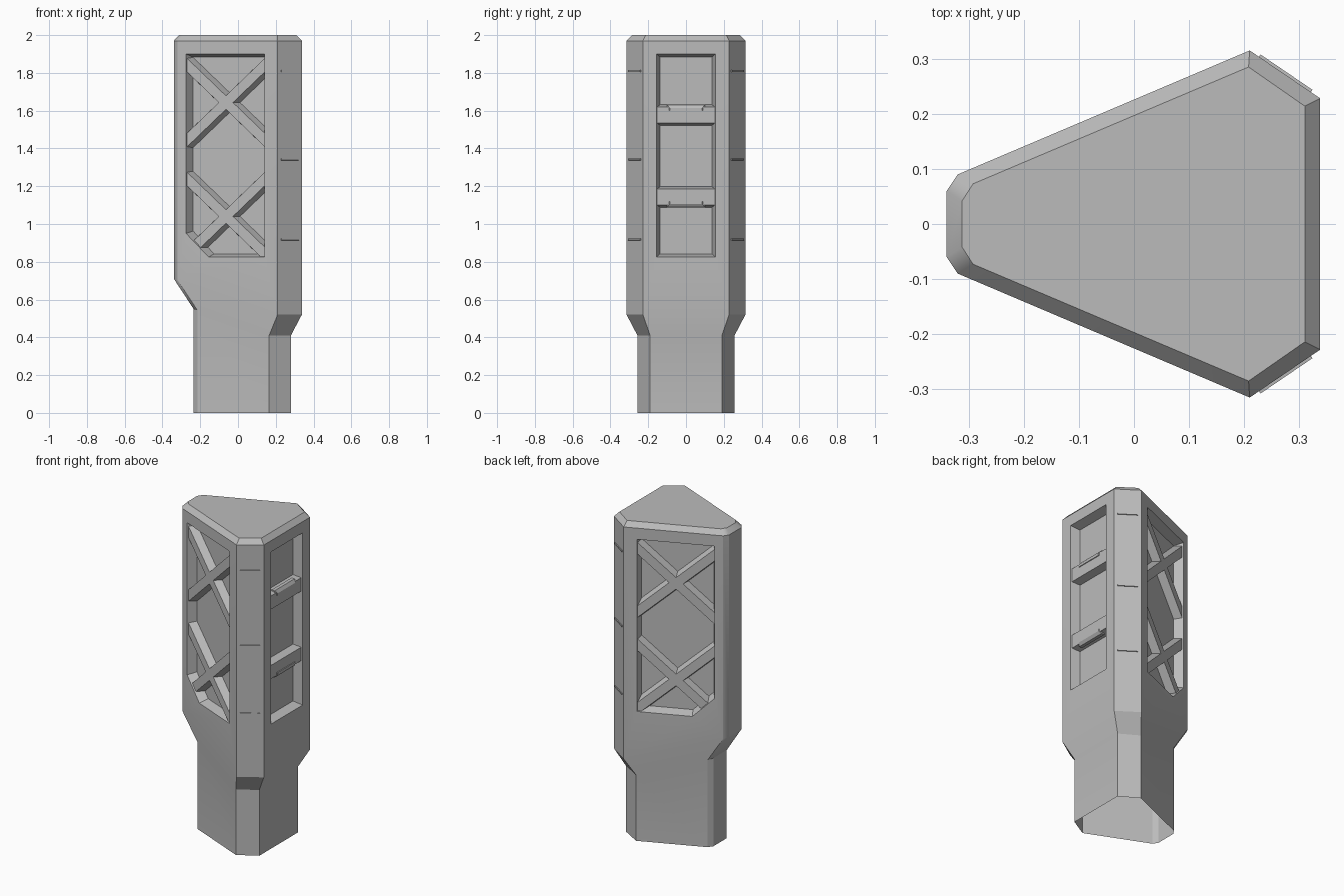
import bpy, bmesh
from mathutils import Vector

cube = bpy.data.objects.get("Cube")
if cube:
    bpy.data.objects.remove(cube, do_unlink=True)

grey = bpy.data.materials.new("plain_grey")
grey.use_nodes = True
grey.diffuse_color = (0.5, 0.5, 0.5, 1)
grey.node_tree.nodes["Principled BSDF"].inputs["Base Color"].default_value = (0.5, 0.5, 0.5, 1)

UP = Vector((0, 0, 1))
DEPTH = 0.055      # recess depth
INSET = 0.017      # recess wall taper
TOP = -0.008       # height of the bars, just under the surface


def loft(name, rings, mirror=False):
    """Closed solid through rings of equal point count."""
    bm = bmesh.new()
    loops = [[bm.verts.new(p) for p in ring] for ring in rings]
    for a, b in zip(loops, loops[1:]):
        for i in range(len(a)):
            j = (i + 1) % len(a)
            bm.faces.new((a[i], a[j], b[j], b[i]))
    bm.faces.new(loops[0])
    bm.faces.new(loops[-1])
    bmesh.ops.recalc_face_normals(bm, faces=bm.faces)
    mesh = bpy.data.meshes.new(name)
    bm.to_mesh(mesh)
    bm.free()
    mesh.materials.append(grey)
    ob = bpy.data.objects.new(name, mesh)
    bpy.context.collection.objects.link(ob)
    if mirror:
        mod = ob.modifiers.new("mirror", 'MIRROR')
        mod.use_axis = (False, True, False)
    return ob


def wall(origin, along):
    """Returns a function placing (u, v, height) points on an upright wall."""
    o, u = Vector(origin), Vector(along).normalized()
    n = u.cross(UP)
    return lambda pts, h: [o + u * a + UP * b + n * h for a, b in pts]


def section(half, height):
    """Symmetric eight-sided section, half given from narrow end to wide end."""
    pts = half + [(x, -y) for x, y in reversed(half)]
    return [(x, y, height(x)) for x, y in pts]


# Body: stem, slanted flare, tapered housing and chamfered top
stem = [(-0.235, 0.066), (-0.215, 0.095), (0.165, 0.257), (0.28, 0.19)]
housing = [(-0.34, 0.06), (-0.32, 0.09), (0.21, 0.315), (0.338, 0.228)]
cap = [(-0.312, 0.042), (-0.292, 0.073), (0.208, 0.285), (0.31, 0.214)]
body = loft("body", [
    section(stem, lambda x: 0),
    section(stem, lambda x: max(0.41, 0.468 - 0.35 * x)),
    section(housing, lambda x: max(0.52, 0.593 - 0.345 * x)),
    section(housing, lambda x: 1.97),
    section(cap, lambda x: 2),
])

side = wall((-0.32, -0.09, 0), (0.53, -0.225, 0))
end = wall((0.338, 0, 0), (0, 1, 0))
corner = wall((0.274, -0.2715, 0), (0.128, 0.087, 0))


# Recessed panels cut into the walls
def inset(pts, t):
    cu = sum(p[0] for p in pts) / len(pts)
    cv = sum(p[1] for p in pts) / len(pts)
    lu, hu = min(p[0] for p in pts), max(p[0] for p in pts)
    lv, hv = min(p[1] for p in pts), max(p[1] for p in pts)
    su, sv = 1 - 2 * t / (hu - lu), 1 - 2 * t / (hv - lv)
    mu, mv = (lu + hu) / 2, (lv + hv) / 2
    return [(mu + (a - mu) * su, mv + (b - mv) * sv) for a, b in pts]


side_panel = [(0.049, 0.95), (0.179, 0.825), (0.5, 0.825), (0.5, 1.9), (0.049, 1.9)]
end_panel = [(-0.155, 0.825), (0.155, 0.825), (0.155, 1.9), (-0.155, 1.9)]
for place, outline, mirror in ((side, side_panel, True), (end, end_panel, False)):
    cutter = loft("recess_cutter", [
        place(inset(outline, INSET), -DEPTH), place(outline, 0), place(outline, 0.05)], mirror)
    cutter.hide_render = True
    mod = body.modifiers.new("recess", 'BOOLEAN')
    mod.operation, mod.solver, mod.object = 'DIFFERENCE', 'EXACT', cutter
    bpy.context.view_layer.objects.active = body
    bpy.ops.object.modifier_apply(modifier=mod.name)
    bpy.data.objects.remove(cutter, do_unlink=True)

# Open underside of the stem
bm = bmesh.new()
bm.from_mesh(body.data)
under = [f for f in bm.faces if f.calc_center_median().z < 0.001]
bmesh.ops.delete(bm, geom=under, context='FACES')
bm.to_mesh(body.data)
bm.free()


# Crossed braces in the side panels
def cross(cu, cv, half, slope, k):
    e = half * slope
    pts = [(half, e - k), (half, e + k), (0, k), (-half, e + k), (-half, e - k), (-k / slope, 0),
           (-half, k - e), (-half, -e - k), (0, -k), (half, -e - k), (half, k - e), (k / slope, 0)]
    return [(cu + a, cv + b) for a, b in pts]


for label, z in (("upper", 1.643), ("lower", 1.04)):
    loft(label + "_cross_brace", [
        side(cross(0.2745, z, 0.233, 0.887, 0.055), -DEPTH - 0.002),
        side(cross(0.2745, z, 0.233, 0.887, 0.036), TOP)], True)


# Horizontal rails with a small lip in the end panel
def bar(hu, lo, hi):
    return [(-hu, lo), (hu, lo), (hu, hi), (-hu, hi)]


for label, z, s in (("upper", 1.577, 1), ("lower", 1.143, -1)):
    loft(label + "_rail", [end(bar(0.16, z - 0.055, z + 0.055), -DEPTH - 0.002),
                           end(bar(0.16, z - 0.042, z + 0.042), TOP)])
    loft(label + "_rail_lip", [end(bar(0.1, z + s * 0.02, z + s * 0.056), -0.035),
                               end(bar(0.1, z + s * 0.02, z + s * 0.054), -0.016),
                               end(bar(0.085, z + s * 0.025, z + s * 0.036), -0.004)])

# Thin seam strips on the chamfered corners
for label, z in (("top", 1.81), ("middle", 1.342), ("bottom", 0.918)):
    loft(label + "_seam_strip", [corner(bar(0.057, z - 0.005, z + 0.005), -0.004),
                                 corner(bar(0.057, z - 0.004, z + 0.004), 0.005)], True)

# Soft shading across the shallow flare edges only
bpy.ops.object.select_all(action='DESELECT')
body.select_set(True)
bpy.context.view_layer.objects.active = body
bpy.ops.object.shade_smooth_by_angle()
weighted = body.modifiers.new("weighted_normals", 'WEIGHTED_NORMAL')
weighted.keep_sharp = True
